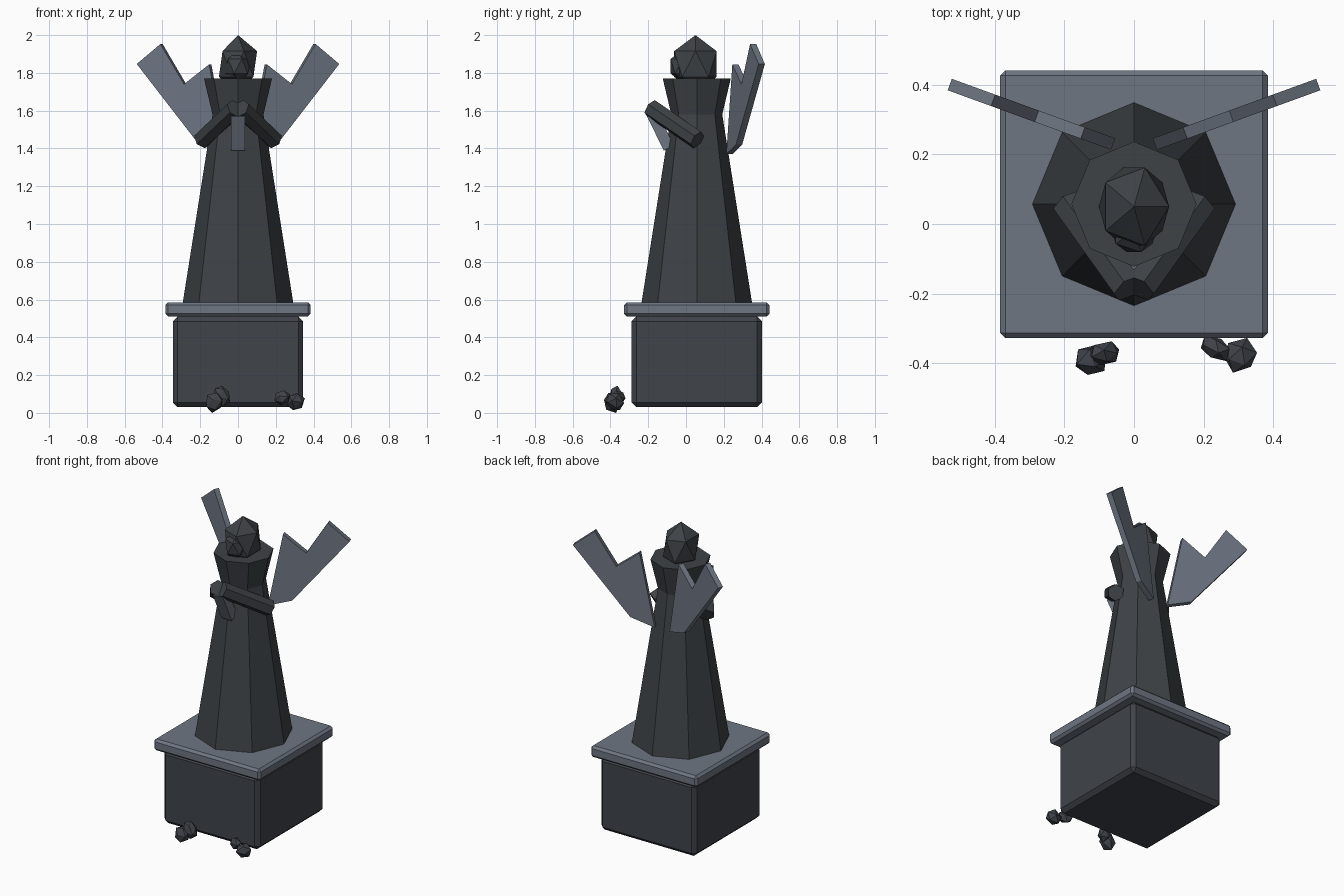
import bpy, bmesh, math, random
from mathutils import Vector, Matrix

if "Cube" in bpy.data.objects:
    bpy.data.objects.remove(bpy.data.objects["Cube"])

random.seed(4)
CY = 0.057  # depth of the statue's axis


def material(name, rgb):
    m = bpy.data.materials.new(name)
    m.diffuse_color = (*rgb, 1)
    m.use_nodes = True
    m.node_tree.nodes["Principled BSDF"].inputs["Base Color"].default_value = m.diffuse_color
    return m


DARK = material("dark stone", (0.048, 0.055, 0.062))
BASE = material("blue dark stone", (0.050, 0.056, 0.068))
PALE = material("pale grey stone", (0.155, 0.180, 0.225))


def finish(name, bm, mat):
    bmesh.ops.recalc_face_normals(bm, faces=bm.faces)
    me = bpy.data.meshes.new(name)
    bm.to_mesh(me)
    bm.free()
    me.materials.append(mat)
    ob = bpy.data.objects.new(name, me)
    bpy.context.collection.objects.link(ob)
    return ob


def box(name, centre, size, mat, bevel=0, tilt=0):
    bm = bmesh.new()
    bmesh.ops.create_cube(bm, size=1, matrix=Matrix.Diagonal((*size, 1)))
    if bevel:
        bmesh.ops.bevel(bm, geom=bm.edges[:], offset=bevel, segments=1, affect='EDGES')
    bm.transform(Matrix.Translation(centre) @ Matrix.Rotation(tilt, 4, 'X'))
    return finish(name, bm, mat)


def ico(name, centre, size, mat, turn=0, jitter=0, floor=None):
    bm = bmesh.new()
    bmesh.ops.create_icosphere(bm, subdivisions=1, radius=1)
    for v in bm.verts:
        v.co *= 1 + random.uniform(-jitter, jitter)
    bm.transform(Matrix.Translation(centre) @ Matrix.Rotation(turn, 4, 'Z')
                 @ Matrix.Rotation(turn * 0.7, 4, 'X') @ Matrix.Diagonal((*size, 1)))
    if floor is not None:  # settle the stone at its resting height
        low = min(v.co.z for v in bm.verts)
        bmesh.ops.translate(bm, verts=bm.verts, vec=(0, 0, floor - low))
    return finish(name, bm, mat)


# Plinth and its overhanging cap
box("plinth", (0, CY, 0.27), (0.69, 0.69, 0.48), BASE, 0.025)
box("plinth_cap", (0, CY, 0.548), (0.77, 0.77, 0.075), PALE, 0.015)

# Eight-sided robe: wide hem, narrow waist, flared collar
bm = bmesh.new()
rings = []
for r, z in ((0.293, 0.58), (0.135, 1.58), (0.18, 1.77)):
    rings.append([bm.verts.new((r * math.cos(i * math.pi / 4),
                                CY + r * math.sin(i * math.pi / 4), z)) for i in range(8)])
for a, b in zip(rings, rings[1:]):
    for i in range(8):
        j = (i + 1) % 8
        bm.faces.new((a[i], a[j], b[j], b[i]))
bm.faces.new(rings[0])
bm.faces.new(rings[-1])
finish("robe", bm, DARK)

# Head with a smaller face lump in front
ico("head", (0, 0.05, 1.847), (0.113, 0.132, 0.153), DARK)
ico("face", (0, -0.018, 1.835), (0.073, 0.074, 0.088), DARK)

# Six-sided arms meeting in front of the chest
for side, label in ((-1, "left"), (1, "right")):
    start, end = Vector((side * 0.19, 0.06, 1.445)), Vector((side * 0.015, -0.185, 1.612))
    d = end - start
    bm = bmesh.new()
    bmesh.ops.create_cone(bm, cap_ends=True, segments=6, radius1=0.05, radius2=0.05,
                          depth=d.length)
    bm.transform(Matrix.Translation((start + end) / 2) @ d.to_track_quat('Z', 'Y').to_matrix().to_4x4())
    finish(label + "_arm", bm, DARK)

# Tilted tablet held under the hands
box("tablet", (0, -0.135, 1.492), (0.075, 0.06, 0.2), PALE, tilt=math.radians(26))

# Notched upright wings, swept back 20 degrees
outline = [(0.06, 1.37), (0.2, 1.42), (0.53, 1.847), (0.405, 1.953), (0.28, 1.74), (0.147, 1.845)]
sweep = math.radians(20)
for side, label in ((-1, "left"), (1, "right")):
    bm = bmesh.new()
    layers = []
    for t in (-0.0175, 0.0175):
        layers.append([bm.verts.new((side * (x - t * math.sin(sweep)),
                                     0.23 + (x - 0.06) * math.tan(sweep) + t * math.cos(sweep), z))
                       for x, z in outline])
    bm.faces.new(layers[0])
    bm.faces.new(layers[1])
    n = len(outline)
    for i in range(n):
        j = (i + 1) % n
        bm.faces.new((layers[0][i], layers[0][j], layers[1][j], layers[1][i]))
    finish(label + "_wing", bm, PALE)

# Loose rubble at the front of the plinth
for i, (x, y, size, floor) in enumerate((
        (-0.123, -0.392, (0.05, 0.047, 0.057), 0.0),
        (-0.083, -0.372, (0.035, 0.058, 0.045), 0.035),
        (0.235, -0.358, (0.05, 0.04, 0.035), 0.04),
        (0.305, -0.378, (0.052, 0.045, 0.055), 0.015))):
    ico("rubble_%d" % (i + 1), (x, y, 0.06), size, BASE, 0.6 + i, 0.14, floor)
